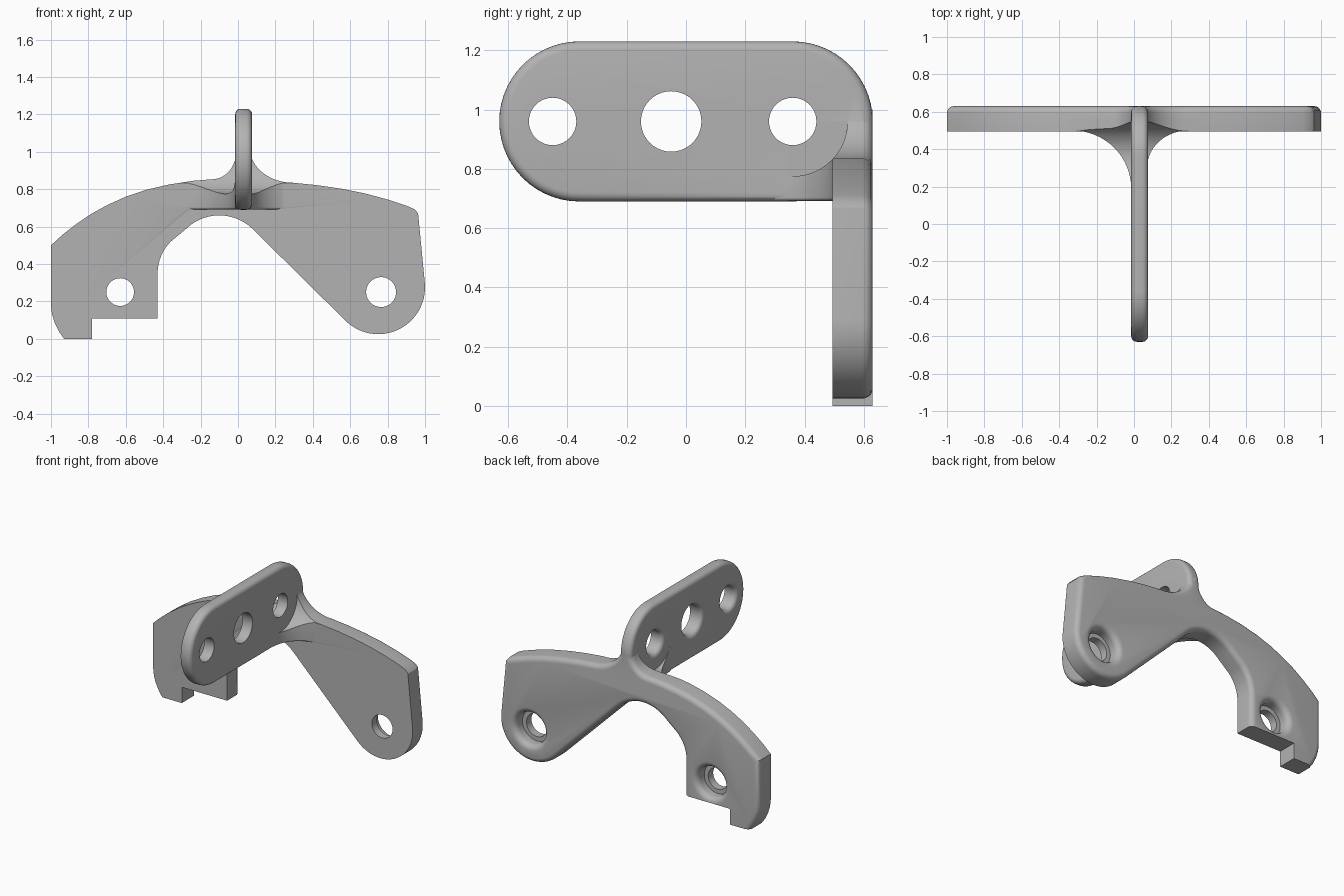
import bpy, bmesh
from math import sin, cos, radians, tau

old = bpy.data.objects.get("Cube")
if old:
    bpy.data.objects.remove(old, do_unlink=True)

grey = bpy.data.materials.new("plain_grey")
grey.use_nodes = True
colour = (0.45, 0.45, 0.45, 1)
grey.diffuse_color = colour
grey.node_tree.nodes["Principled BSDF"].inputs["Base Color"].default_value = colour


def arc(cu, cv, ru, rv, start, end, steps=12):
    angles = [radians(start + (end - start) * i / steps) for i in range(steps + 1)]
    return [(cu + ru * cos(a), cv + rv * sin(a)) for a in angles]


def place(axis, u, v, t):
    return {"x": (t, u, v), "y": (u, t, v), "z": (u, v, t)}[axis]


def finish(name, bm):
    bmesh.ops.recalc_face_normals(bm, faces=bm.faces)
    mesh = bpy.data.meshes.new(name)
    bm.to_mesh(mesh)
    bm.free()
    mesh.materials.append(grey)
    obj = bpy.data.objects.new(name, mesh)
    bpy.context.collection.objects.link(obj)
    return obj


def prism(name, points, axis, low, high, rounded=None, width=0.0):
    """Extrude an outline and round the edges picked by a rule."""
    bm = bmesh.new()
    face = bm.faces.new([bm.verts.new(place(axis, u, v, low)) for u, v in points])
    top = bmesh.ops.extrude_face_region(bm, geom=[face])
    shift = place(axis, 0, 0, high - low)
    bmesh.ops.translate(bm, vec=shift,
                        verts=[g for g in top["geom"] if isinstance(g, bmesh.types.BMVert)])
    bmesh.ops.recalc_face_normals(bm, faces=bm.faces)
    if rounded:
        edges = [e for e in bm.edges if rounded(e.verts[0].co, e.verts[1].co)]
        bmesh.ops.bevel(bm, geom=edges, offset=width, segments=5, profile=0.5,
                        affect="EDGES", clamp_overlap=False)
    return finish(name, bm)


def lathe(name, axis, u, v, profile, sides=40):
    """Turned cutter: profile is a list of (position along axis, radius)."""
    bm = bmesh.new()
    rings = [[bm.verts.new(place(axis, u + r * cos(tau * i / sides),
                                 v + r * sin(tau * i / sides), t))
              for i in range(sides)] for t, r in profile]
    for a, b in zip(rings, rings[1:]):
        for i in range(sides):
            j = (i + 1) % sides
            bm.faces.new((a[i], a[j], b[j], b[i]))
    bm.faces.new(rings[0])
    bm.faces.new(rings[-1])
    return finish(name, bm)


def boolean(target, tool, operation, keep=False):
    mod = target.modifiers.new("cut", "BOOLEAN")
    mod.operation, mod.solver, mod.object = operation, "EXACT", tool
    bpy.context.view_layer.objects.active = target
    bpy.ops.object.modifier_apply(modifier=mod.name)
    if not keep:
        bpy.data.objects.remove(tool, do_unlink=True)


# Outline of the arched back plate, with the flare that climbs the fin
outline = [(-1, 0.5), (-0.94, 0.555), (-0.87, 0.61), (-0.79, 0.665), (-0.7, 0.715),
           (-0.6, 0.76), (-0.49, 0.797), (-0.37, 0.825), (-0.24, 0.845)]
outline += arc(-0.14, 1.0, 0.13, 0.147, -90, 0, 10)
outline += arc(0.29, 1.03, 0.23, 0.195, 180, 270, 12)
outline += [(0.42, 0.822), (0.55, 0.803), (0.68, 0.777), (0.8, 0.745), (0.9, 0.712),
            (0.945, 0.692), (0.963, 0.67)]
outline += arc(0.75, 0.275, 0.25, 0.25, 4, -135, 24)
outline += arc(-0.1, 0.405, 0.255, 0.255, 45, 135, 14)
outline += arc(-0.19, 0.35, 0.24, 0.24, 135, 180, 8)
outline += [(-0.43, 0.11), (-0.78, 0.11), (-0.78, 0), (-0.93, 0), (-0.955, 0.035),
            (-0.98, 0.085), (-0.995, 0.135), (-1, 0.18)]


def plate_back_edge(a, b):
    notch = max(a.z, b.z) < 0.12 and max(a.x, b.x) < -0.42 and max(a.x, b.x) > -0.92
    return min(a.y, b.y) > 0.62 and not notch


plate = prism("bracket", outline, "y", 0.495, 0.63, plate_back_edge, 0.035)

# Curved webs joining plate and fin, trimmed to the plate outline
plan = [(-0.33, 0.55)] + arc(-0.33, 0.19, 0.315, 0.31, 90, 0, 16)
plan += arc(0.29, 0.3, 0.22, 0.2, 180, 90, 14) + [(0.29, 0.55)]
web = prism("web", plan, "z", 0.692, 1.1,
            lambda a, b: max(a.z, b.z) < 0.7 and min(a.y, b.y) < 0.54, 0.012)
trim = prism("web_trim", outline, "y", 0.1, 0.56)
boolean(web, trim, "INTERSECT")
boolean(plate, web, "UNION")

# Round clearance around the rear fin hole
boolean(plate, lathe("clearance", "x", 0.36, 0.96, [(-0.4, 0.185), (0.4, 0.185)], 64),
        "DIFFERENCE")

# Upright fin with round ends
stadium = arc(0.36, 0.96, 0.27, 0.27, -90, 90, 28) + arc(-0.36, 0.96, 0.27, 0.27, 90, 270, 28)
fin = prism("fin", stadium, "x", -0.015, 0.075,
            lambda a, b: abs(a.x - b.x) < 0.01, 0.03)
boolean(plate, fin, "UNION")

# Fin holes, rounded on one side
for y, r in ((-0.45, 0.08), (-0.05, 0.102), (0.36, 0.08)):
    flare = [(-0.015 + 0.03 * (1 - cos(radians(a))), r + 0.03 * (1 - sin(radians(a))))
             for a in range(0, 91, 18)]
    boolean(plate, lathe("fin_hole", "x", y, 0.96,
                         [(-0.2, r + 0.03)] + flare + [(0.2, r)]), "DIFFERENCE")

# Plate holes with stepped, rounded recesses at the back
for x, r in ((-0.63, 0.074), (0.765, 0.08)):
    flare = [(0.59 + 0.04 * sin(radians(a)), r + 0.03 + 0.04 * (1 - cos(radians(a))))
             for a in range(0, 91, 18)]
    boolean(plate, lathe("plate_hole", "y", x, 0.25,
                         [(0.4, r), (0.55, r), (0.55, r + 0.03)] + flare
                         + [(0.7, r + 0.07)]), "DIFFERENCE")

# Smooth shading with crisp edges
bpy.ops.object.select_all(action="DESELECT")
plate.select_set(True)
bpy.context.view_layer.objects.active = plate
bpy.ops.object.shade_smooth_by_angle(angle=radians(32))
